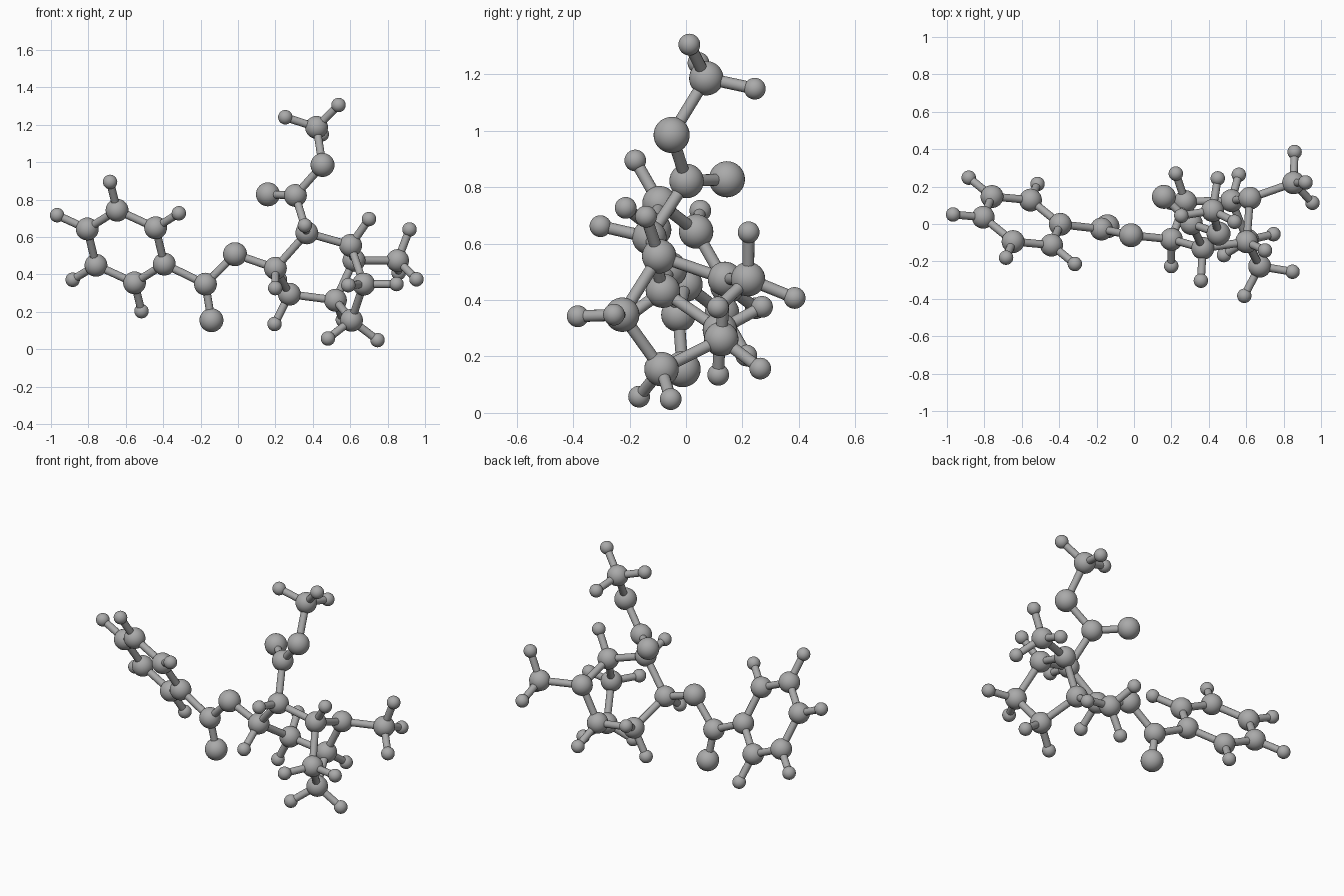
import bpy, bmesh, math
from mathutils import Vector, Matrix

if "Cube" in bpy.data.objects:
    bpy.data.objects.remove(bpy.data.objects["Cube"])

grey = bpy.data.materials.new("mid grey")
grey.diffuse_color = (0.40, 0.40, 0.40, 1)
grey.use_nodes = True
grey.node_tree.nodes["Principled BSDF"].inputs["Base Color"].default_value = grey.diffuse_color

MEDIUM, LARGE, SMALL = 0.061, 0.064, 0.0385
STICK_RADIUS, TIP_LENGTH = 0.021, 0.178


def finish(bm, name):
    mesh = bpy.data.meshes.new(name)
    bm.to_mesh(mesh)
    bm.free()
    mesh.shade_smooth()
    mesh.materials.append(grey)
    return mesh


def ball_mesh(name, radius):
    bm = bmesh.new()
    bmesh.ops.create_uvsphere(bm, u_segments=32, v_segments=16, radius=radius)
    return finish(bm, name)


meshes = {r: ball_mesh(n, r) for n, r in
          (("medium ball", MEDIUM), ("large ball", LARGE), ("small ball", SMALL))}


def add(name, mesh, location):
    ob = bpy.data.objects.new(name, mesh)
    ob.location = location
    bpy.context.scene.collection.objects.link(ob)
    return ob


def stick(name, a, b):
    bm = bmesh.new()
    bmesh.ops.create_cone(bm, cap_ends=False, segments=16, radius1=STICK_RADIUS,
                          radius2=STICK_RADIUS, depth=(b - a).length)
    ob = add(name, finish(bm, name), (a + b) / 2)
    ob.rotation_mode = 'QUATERNION'
    ob.rotation_quaternion = (b - a).to_track_quat('Z', 'Y')


balls, links = {}, {}


def ball(name, location, radius=MEDIUM):
    balls[name] = Vector(location)
    links[name] = []
    add(name + "_ball", meshes[radius], location)


def link(*names):
    # Chain of sticks through the named balls
    for a, b in zip(names, names[1:]):
        stick(f"{a}_to_{b}_stick", balls[a], balls[b])
        links[a].append(b)
        links[b].append(a)


def tip(parent, index, direction):
    # Small ball on a stick
    pos = balls[parent] + direction.normalized() * TIP_LENGTH
    add(f"{parent}_tip_ball_{index}", meshes[SMALL], pos)
    stick(f"{parent}_tip_stick_{index}", balls[parent], pos)


# Flat six-sided ring
centre = Vector((-0.60, 0.017, 0.549))
u, v = Vector((0.206, -0.019, -0.094)), Vector((0.065, -0.139, 0.170))
for i in range(6):
    a = i * math.pi / 3
    ball(f"ring_{i}", centre + u * math.cos(a) + v * math.sin(a))
link(*[f"ring_{i % 6}" for i in range(7)])

# Bridge between the ring and the cage
ball("bridge", (-0.174, -0.027, 0.348))
ball("bridge_drop", (-0.142, -0.012, 0.155), LARGE)
ball("bridge_arch", (-0.016, -0.06, 0.508), LARGE)

# Cage
ball("cage_left", (0.20, -0.082, 0.433))
ball("cage_back", (0.275, 0.12, 0.294))
ball("cage_top", (0.368, -0.13, 0.622))
ball("cage_right", (0.602, -0.095, 0.555))
ball("cage_cross", (0.62, 0.138, 0.475))
ball("cage_front", (0.672, -0.226, 0.348))
ball("cage_bottom", (0.607, -0.087, 0.155))
ball("cage_low", (0.521, 0.125, 0.262))

# Upper arm and side arm
ball("arm", (0.307, 0.002, 0.822))
ball("arm_side", (0.160, 0.145, 0.828), LARGE)
ball("arm_elbow", (0.452, -0.051, 0.985), LARGE)
ball("arm_end", (0.42, 0.072, 1.186))
ball("side_end", (0.853, 0.22, 0.474))

link("ring_0", "bridge", "bridge_arch", "cage_left", "cage_top", "cage_right",
     "cage_front", "cage_bottom", "cage_low", "cage_back", "cage_left")
link("bridge", "bridge_drop")
link("cage_right", "cage_cross", "cage_low")
link("cage_cross", "side_end")
link("cage_top", "arm", "arm_elbow", "arm_end")
link("arm", "arm_side")


def arms(name):
    return [(balls[n] - balls[name]).normalized() for n in links[name]]


# Single tips point away from their neighbours
singles = [f"ring_{i}" for i in range(1, 6)]
singles += ["cage_left", "cage_top", "cage_right", "cage_low"]
for name in singles:
    tip(name, 1, -sum(arms(name), Vector()))

# Paired tips straddle the plane of their neighbours
for name in ("cage_back", "cage_front", "cage_bottom"):
    n1, n2 = arms(name)
    out, side = -(n1 + n2).normalized(), n1.cross(n2).normalized()
    for k, s in enumerate((-1, 1), 1):
        tip(name, k, out * 0.588 + side * s * 0.809)

# Tripod tips turn about the end stick
for name, first in (("arm_end", (0.537, 0.012, 1.305)),
                    ("side_end", (0.917, 0.222, 0.640))):
    axis = -arms(name)[0]
    d = Vector(first) - balls[name]
    for k in range(3):
        tip(name, k + 1, Matrix.Rotation(k * math.tau / 3, 3, axis) @ d)
